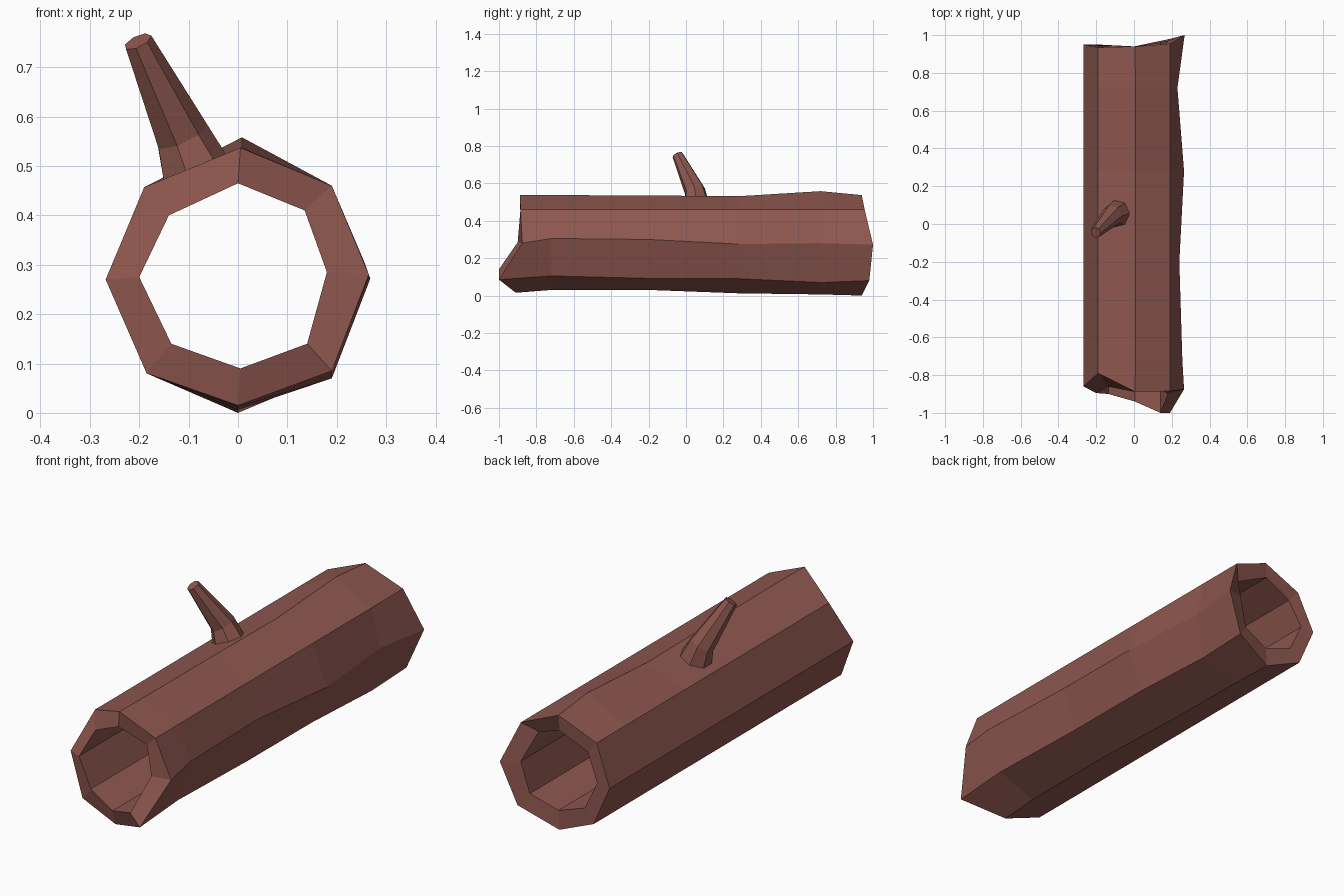
import bpy, bmesh, math
from mathutils import Vector

if "Cube" in bpy.data.objects:
    bpy.data.objects.remove(bpy.data.objects["Cube"])

bark = bpy.data.materials.new("bark")
bark.diffuse_color = (0.27, 0.095, 0.078, 1)
bark.use_nodes = True
bark.node_tree.nodes["Principled BSDF"].inputs["Base Color"].default_value = bark.diffuse_color


def loft(name, rings, closed):
    """Skin a list of equal-length point rings; closed joins last ring to first."""
    bm = bmesh.new()
    vs = [[bm.verts.new(p) for p in r] for r in rings]
    n = len(rings[0])
    pairs = list(zip(vs, vs[1:] + vs[:1])) if closed else list(zip(vs, vs[1:]))
    for a, b in pairs:
        for i in range(n):
            j = (i + 1) % n
            bm.faces.new((a[i], a[j], b[j], b[i]))
    if not closed:
        bm.faces.new(vs[0])
        bm.faces.new(vs[-1])
    bmesh.ops.recalc_face_normals(bm, faces=bm.faces)
    me = bpy.data.meshes.new(name)
    bm.to_mesh(me)
    bm.free()
    me.materials.append(bark)
    ob = bpy.data.objects.new(name, me)
    bpy.context.collection.objects.link(ob)
    return ob


# Hollow trunk: octagon corners run right, upper right, top ... lower right
outer = [(0.265, 0.28), (0.19, 0.46), (0.005, 0.537), (-0.19, 0.457),
         (-0.268, 0.27), (-0.185, 0.08), (0.0, 0.015), (0.19, 0.085)]
inner = [(0.18, 0.285), (0.135, 0.41), (0.0, 0.465), (-0.14, 0.4),
         (-0.2, 0.275), (-0.135, 0.14), (0.005, 0.09), (0.14, 0.14)]

# Ragged ends: y of every corner at the front and back rim
front_out = [-0.875, -0.885, -0.888, -0.79, -0.86, -0.89, -0.91, -1.0]
front_in = [-0.90, -0.87, -0.888, -0.86, -0.895, -0.90, -0.94, -1.0]
back_out = [1.0, 0.955, 0.94, 0.935, 0.95, 0.95, 0.94, 0.98]
back_in = [0.97, 0.90, 0.938, 0.93, 0.945, 0.945, 0.94, 0.96]

# Gentle waves along the bark: y, right-side x, right z, top z, lower-right z, bottom z
waves = [(-0.72, 0.256, 0.305, 0.537, 0.105, 0.03),
         (-0.2, 0.24, 0.30, 0.535, 0.092, 0.03),
         (0.28, 0.265, 0.275, 0.531, 0.09, 0.012),
         (0.72, 0.23, 0.28, 0.558, 0.07, 0.006)]


def rim(profile, ys):
    return [(x, y, z) for (x, z), y in zip(profile, ys)]


rings = [rim(outer, front_out)]
for y, rx, rz, tz, lz, bz in waves:
    p = list(outer)
    p[0], p[2], p[6], p[7] = (rx, rz), (0.008, tz), (0.0, bz), (0.19, lz)
    rings.append(rim(p, [y] * 8))
last = list(outer)
last[0], last[6], last[7] = (0.268, 0.272), (0.0, 0.0), (0.19, 0.08)
rings += [rim(last, back_out), rim(inner, back_in), rim(inner, front_in)]
loft("hollow_trunk", rings, True)


# Broken branch: tapering seven-sided stub, flared where it meets the bark
def disc(centre, normal, radius, n=7):
    rot = Vector((0, 0, 1)).rotation_difference(Vector(normal).normalized())
    return [Vector(centre) + rot @ Vector((radius * math.cos(2 * math.pi * i / n),
                                           radius * math.sin(2 * math.pi * i / n), 0))
            for i in range(n)]


loft("branch_stub", [
    disc((-0.089, 0.055, 0.491), (-0.39, 0, 0.92), 0.073),
    disc((-0.115, 0.047, 0.562), (-0.41, -0.3, 0.88), 0.057),
    disc((-0.203, -0.045, 0.752), (-0.41, -0.4, 0.85), 0.03)], False)
